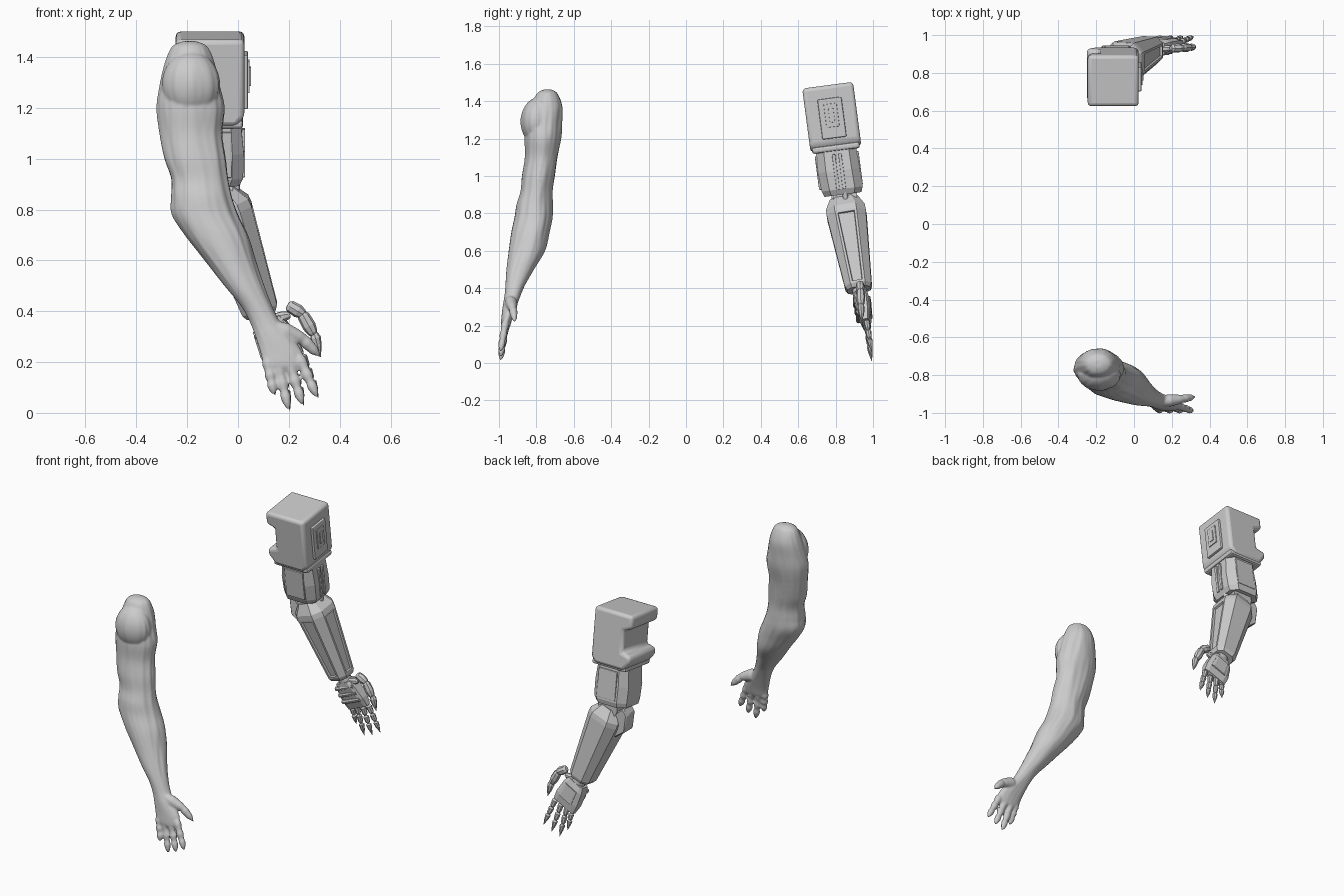
import bpy, bmesh, math
from mathutils import Vector, Matrix, noise

if "Cube" in bpy.data.objects:
    bpy.data.objects.remove(bpy.data.objects["Cube"])


def circle(n):
    return [(math.cos(2 * math.pi * i / n), math.sin(2 * math.pi * i / n)) for i in range(n)]


def chamfered(c):
    return [(1, -c), (1, c), (c, 1), (-c, 1), (-1, c), (-1, -c), (-c, -1), (c, -1)]


def make(name, bm, smooth=None, bevel=0, segs=2):
    bmesh.ops.recalc_face_normals(bm, faces=bm.faces)
    me = bpy.data.meshes.new(name)
    bm.to_mesh(me)
    bm.free()
    ob = bpy.data.objects.new(name, me)
    bpy.context.collection.objects.link(ob)
    if bevel:
        m = ob.modifiers.new("bevel", "BEVEL")
        m.width, m.segments, m.limit_method = bevel, segs, "ANGLE"
    if smooth:
        bpy.context.view_layer.objects.active = ob
        bpy.ops.object.select_all(action="DESELECT")
        ob.select_set(True)
        bpy.ops.object.shade_smooth_by_angle(angle=math.radians(smooth))
    return ob


def loft(name, secs, outline, axis=(0, 0, 1), wobble=None, inset=(), **kw):
    """Skin rings (centre, rx, ry) standing square to the axis."""
    az = Vector(axis).normalized()
    if az.z < 0:
        az = -az
    ax = (Vector((1, 0, 0)) - az * az.x).normalized()
    ay = az.cross(ax)
    bm = bmesh.new()
    rings = []
    for c, rx, ry in secs:
        ring = []
        for u, v in outline:
            k = wobble(math.atan2(v, u), c[2]) if wobble else 1
            ring.append(bm.verts.new(Vector(c) + (ax * u * rx + ay * v * ry) * k))
        rings.append(ring)
    n = len(outline)
    for a, b in zip(rings, rings[1:]):
        for i in range(n):
            bm.faces.new((a[i], a[(i + 1) % n], b[(i + 1) % n], b[i]))
    bm.faces.new(rings[0])
    bm.faces.new(rings[-1])
    bmesh.ops.recalc_face_normals(bm, faces=bm.faces)
    for d in inset:  # sunken panels on the large faces looking along d
        fs = [f for f in bm.faces if f.normal.dot(Vector(d)) > 0.8 and f.calc_area() > 0.02]
        bmesh.ops.inset_individual(bm, faces=fs, thickness=0.018, depth=0)
        bmesh.ops.inset_individual(bm, faces=fs, thickness=0.004, depth=-0.012)
    return make(name, bm, **kw)


def box(name, lo, hi, mat, bevel=0.006):
    bm = bmesh.new()
    lo, hi = Vector(lo), Vector(hi)
    bmesh.ops.create_cube(bm, size=1)
    for v in bm.verts:
        v.co = mat @ Vector([(lo[i] + hi[i]) / 2 + v.co[i] * (hi[i] - lo[i]) for i in range(3)])
    return make(name, bm, bevel=bevel)


def extrude(name, pts, y0, y1, mat, bevel, segs):
    bm = bmesh.new()
    f = bm.faces.new([bm.verts.new((x, y0, z)) for x, z in pts])
    g = bmesh.ops.extrude_face_region(bm, geom=[f])["geom"]
    bmesh.ops.translate(bm, vec=(0, y1 - y0, 0), verts=[v for v in g if isinstance(v, bmesh.types.BMVert)])
    bm.transform(mat)
    return make(name, bm, smooth=30, bevel=bevel, segs=segs)


def rod(name, a, b, r, n=12, smooth=40, end=None):
    a, b = Vector(a), Vector(b)
    bm = bmesh.new()
    bmesh.ops.create_cone(bm, cap_ends=True, segments=n, radius1=r, radius2=r if end is None else end,
                          depth=(b - a).length)
    q = (b - a).to_track_quat("Z", "Y").to_matrix().to_4x4()
    bm.transform(Matrix.Translation((a + b) / 2) @ q)
    return make(name, bm, smooth=smooth)


def bead_chain(name, a, b, r, beads, n, **kw):
    a, b = Vector(a), Vector(b)
    return loft(name, [(a.lerp(b, t), r * k, r * k * 0.9) for t, k in beads], circle(n), b - a, **kw)


FINGERS = [((.115, .21), (.142, .07)), ((.155, .2), (.2, .01)), ((.2, .2), (.255, .03)), ((.24, .22), (.312, .06))]

# ---------------- flesh arm: muscle loft with long fibres ----------------
ST = [(1.462, -.19, -.74, .025, .02), (1.44, -.19, -.742, .07, .055), (1.37, -.19, -.745, .1, .084),
      (1.28, -.19, -.757, .12, .094), (1.2, -.187, -.765, .133, .097), (1.1, -.185, -.775, .122, .088),
      (1.0, -.17, -.79, .12, .088), (.92, -.153, -.8, .112, .086), (.85, -.145, -.81, .12, .096),
      (.78, -.13, -.815, .132, .1), (.7, -.085, -.83, .126, .1), (.6, -.03, -.85, .1, .096),
      (.5, .025, -.887, .077, .073), (.42, .073, -.912, .061, .053), (.36, .105, -.927, .06, .043),
      (.3, .14, -.943, .072, .037), (.24, .17, -.957, .083, .03), (.19, .178, -.967, .077, .024),
      (.17, .178, -.97, .06, .014)]


def catmull(p, steps):
    q = [p[0]] + p + [p[-1]]
    out = []
    for i in range(1, len(q) - 2):
        for s in range(steps):
            t = s / steps
            out.append([.5 * (2 * b + (c - a) * t + (2 * a - 5 * b + 4 * c - d) * t * t
                              + (3 * b - a - 3 * c + d) * t ** 3)
                        for a, b, c, d in zip(q[i - 1], q[i], q[i + 1], q[i + 2])])
    return out + [list(p[-1])]


def fibres(a, z):
    p = Vector((math.cos(a) * 5, math.sin(a) * 5, z * 5))
    big = noise.noise(Vector((math.cos(a) * 1.6, math.sin(a) * 1.6, z * 4)))
    return 1 + .05 * noise.noise(p) + .03 * big


flesh = [loft("flesh_arm", [((x, y, z), rx, ry) for z, x, y, rx, ry in catmull(ST, 8)], circle(96), wobble=fibres)]
# deltoid overhang and elbow point
flesh.append(loft("deltoid", [((-.185, -.785 - .01 * math.sin(t), 1.29 + .13 * math.cos(t)),
                               .113 * math.sin(t) + .002, .085 * math.sin(t) + .002)
                              for t in [math.pi * i / 24 for i in range(25)]], circle(64), wobble=fibres))
flesh.append(bead_chain("elbow_point", (-.21, -.8, .87), (-.2, -.81, .73), .05,
                        [(0, .3), (.25, .8), (.5, 1.05), (.8, .8), (1, .3)], 16))
KNUCKLES = [(0, .9), (.12, 1.1), (.3, .85), (.45, 1.05), (.6, .75), (.73, .95), (.88, .65), (1, .08)]
for i, ((x0, z0), (x1, z1)) in enumerate(FINGERS):
    flesh.append(bead_chain(f"flesh_finger_{i}", (x0, -.965, z0), (x1, -.992, z1), .022, KNUCKLES, 14))
flesh.append(bead_chain("flesh_thumb_base", (.13, -.94, .34), (.27, -.925, .285), .034,
                        [(0, .8), (.4, 1.1), (.8, .8), (1, .5)], 14))
flesh.append(bead_chain("flesh_thumb_tip", (.245, -.927, .3), (.325, -.915, .22), .025,
                        [(0, .7), (.3, 1), (.7, .75), (1, .1)], 14))
bpy.ops.object.select_all(action="DESELECT")
for o in flesh:
    o.select_set(True)
bpy.context.view_layer.objects.active = flesh[0]
bpy.ops.object.join()
arm = flesh[0]
m = arm.modifiers.new("fuse", "REMESH")
m.mode, m.voxel_size, m.use_smooth_shade = "VOXEL", .0065, True
m = arm.modifiers.new("soften", "SMOOTH")
m.factor, m.iterations = .5, 2

# ---------------- machine arm: shoulder housing ----------------
# local frame: origin at the top of the shoulder, tilted outward going down
T = Matrix.Translation((-.105, .757, 1.485)) @ Matrix.Rotation(math.radians(7.5), 4, "X")
extrude("shoulder_housing", [(-.14, 0), (.13, 0), (.13, -.31), (.1, -.345), (-.1, -.345), (-.145, -.29),
                             (-.145, -.25), (-.085, -.235), (-.085, -.1), (-.14, -.08)],
        -.137, .137, T, .022, 3)
box("shoulder_rim", (-.115, -.128, -.355), (.125, .128, -.32), T, .012)
box("side_panel", (.12, -.065, -.285), (.145, .065, -.07), T)
box("side_panel_frame", (.14, -.035, -.225), (.151, .035, -.1), T, .003)
box("side_panel_core", (.145, -.014, -.2), (.156, .014, -.125), T, .002)

# upper arm shell, side strips and front plates
P = lambda x, y, z: T @ Vector((x, y, z))
loft("upper_arm", [(P(.005, .005, -.59), .105, .1), (P(.01, .005, -.56), .115, .11), (P(.01, 0, -.46), .118, .112),
                   (P(.01, 0, -.33), .105, .108)], chamfered(.62), T.to_3x3() @ Vector((0, 0, 1)))
for i, y in enumerate((-.017, .017)):
    box(f"side_strip_{i}", (.12, y - .009, -.56), (.133, y + .009, -.37), T, .003)
for s, y in (("front", -.112), ("back", .108)):
    box(f"{s}_plate", (-.05, y - .006, -.55), (.08, y + .01, -.37), T, .004)

# elbow joint
rod("elbow_pin", (-.085, .785, .89), (-.085, .915, .89), .066, 24)
for i, y in enumerate((.79, .9)):
    rod(f"elbow_hub_{i}", (-.085, y - .012, .885), (-.085, y + .012, .885), .048, 16)
for i, (x, y) in enumerate(((-.03, .82), (-.03, .875), (0, .847))):
    rod(f"elbow_piston_{i}", (x, y, .95), (x - .015, y + .012, .8), .014)

# forearm
E, W = Vector((-.078, .845, .875)), Vector((.092, .925, .39))
D = W - E
A = lambda t: E.lerp(W, t)
loft("forearm", [(A(0), .06, .075), (A(.12), .103, .105), (A(.18), .106, .106), (A(.96), .072, .072),
                 (A(1), .06, .062)], chamfered(.55), D, inset=((.94, 0, .33), (0, -1, 0)))
extrude("elbow_fin", [(-.08, .1), (-.105, .06), (-.09, -.05), (-.02, -.1), (.03, .02)], -.045, .045,
        Matrix.Translation((-.105, .86, .8)), .006, 1)

# wrist and palm
H0, H1 = Vector((.085, .922, .42)), Vector((.19, .965, .2))
HA = lambda t: H0.lerp(H1, t)
loft("wrist", [(HA(0), .045, .04), (HA(.35), .045, .038)], circle(12), H1 - H0, smooth=40)
loft("palm", [(HA(.25), .055, .038), (HA(.4), .07, .042), (HA(.75), .082, .034), (HA(.98), .078, .02)],
     chamfered(.7), H1 - H0)
loft("back_of_hand_plate", [(HA(.42) + Vector((0, .03, .01)), .045, .018), (HA(.8) + Vector((0, .024, .01)), .052, .014)],
     chamfered(.75), H1 - H0)
for i, t in enumerate((.36, .54, .72)):
    c = HA(t) - Vector((0, .03, .012))
    rod(f"palm_ridge_{i}", c - Vector((.06, 0, .025)), c + Vector((.06, 0, .025)), .014, 8)

# jointed fingers with claw tips
SEGMENTS = [(0, .45), (.05, .95), (.25, .8), (.31, .45), (.36, .9), (.53, .75), (.59, .4), (.64, .85), (.78, .65), (1, .05)]
for i, ((x0, z0), (x1, z1)) in enumerate(FINGERS):
    bead_chain(f"machine_finger_{i}", (x0 + .01, .965, z0 + .01), (x1 + .004, .993, z1), .02, SEGMENTS, 8)
# thumb
POD = [(0, .5), (.15, .9), (.6, 1), (.88, .75), (1, .45)]
for i, (a, b, r) in enumerate((((.135, .925, .37), (.205, .93, .385), .022),
                               ((.195, .93, .425), (.262, .933, .385), .027),
                               ((.25, .933, .395), (.3, .935, .305), .027))):
    bead_chain(f"thumb_part_{i}", a, b, r, POD, 8)
bead_chain("thumb_claw", (.298, .935, .32), (.325, .94, .22), .022, [(0, .5), (.25, 1), (.6, .7), (1, .05)], 8)
